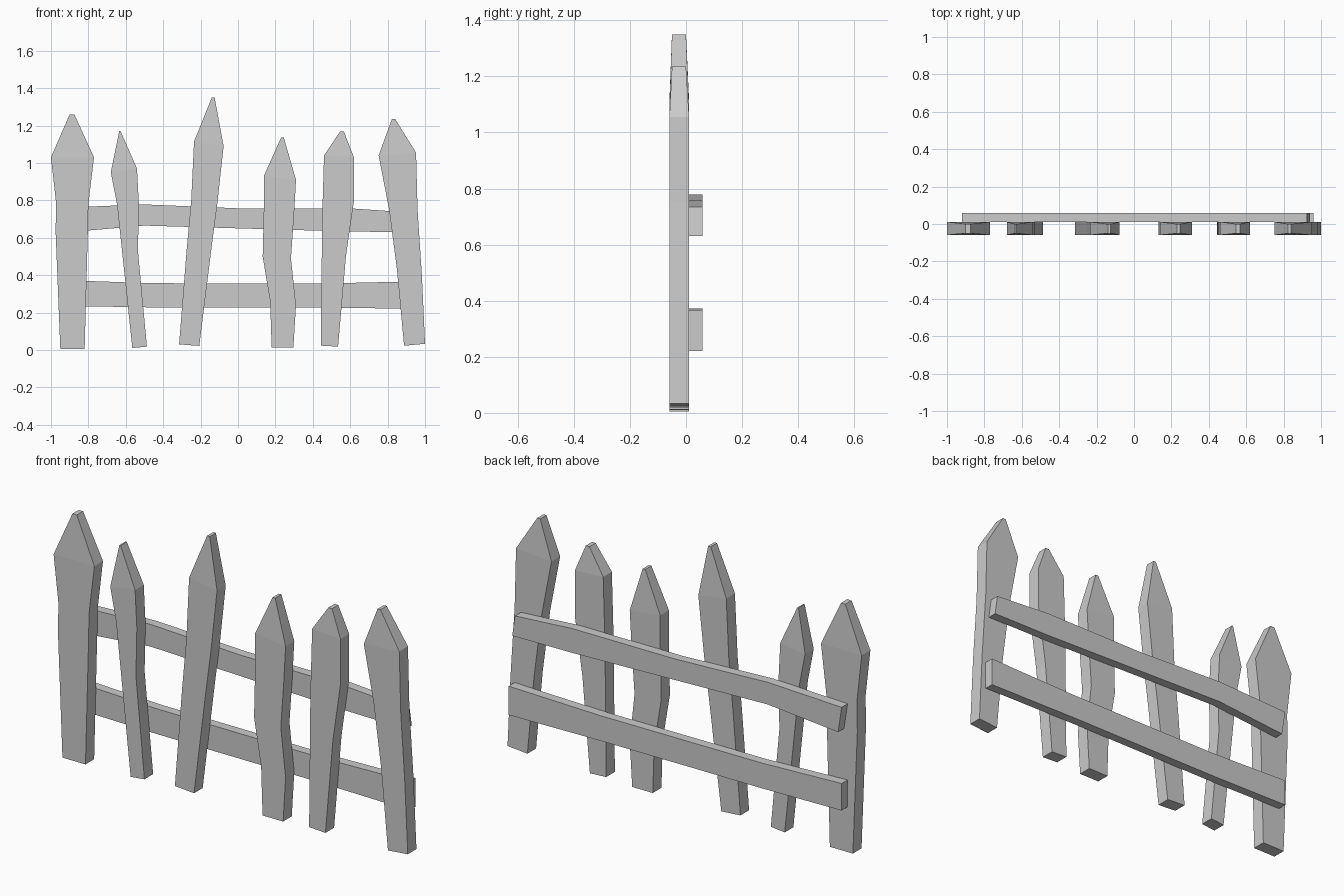
import bpy, bmesh


def loft(name, rings):
    """Join a row of four-cornered rings into a closed board."""
    bm = bmesh.new()
    rows = [[bm.verts.new(p) for p in ring] for ring in rings]
    for a, b in zip(rows, rows[1:]):
        for i in range(4):
            j = (i + 1) % 4
            bm.faces.new((a[i], a[j], b[j], b[i]))
    bm.faces.new(rows[0][::-1])
    bm.faces.new(rows[-1])
    bmesh.ops.recalc_face_normals(bm, faces=bm.faces)
    mesh = bpy.data.meshes.new(name)
    bm.to_mesh(mesh)
    bm.free()
    obj = bpy.data.objects.new(name, mesh)
    bpy.context.collection.objects.link(obj)


def picket(name, rows):
    # Each row: left x, left z, right x, right z; the tip is thinner
    rings = []
    for i, (xl, zl, xr, zr) in enumerate(rows):
        f, b = (-0.05, 0.0) if i == len(rows) - 1 else (-0.059, 0.011)
        rings.append([(xl, f, zl), (xr, f, zr), (xr, b, zr), (xl, b, zl)])
    loft(name, rings)


def rail(name, rows):
    # Each row: bottom x, bottom z, top x, top z
    f, b = 0.011, 0.059
    loft(name, [[(xb, f, zb), (xb, b, zb), (xt, b, zt), (xt, f, zt)]
                for xb, zb, xt, zt in rows])


# Crooked pointed pickets, left to right, from foot to tip
pickets = [
    [(-.95, .005, -.82, .005), (-.975, .63, -.803, .63), (-.973, .79, -.80, .78),
     (-1.0, 1.03, -.77, 1.03), (-.90, 1.26, -.875, 1.26)],
    [(-.565, .01, -.487, .018), (-.62, .53, -.535, .53), (-.647, .78, -.53, .78),
     (-.68, .95, -.54, .97), (-.635, 1.17, -.628, 1.17)],
    [(-.315, .03, -.207, .022), (-.275, .53, -.14, .56), (-.25, .80, -.112, .77),
     (-.235, 1.115, -.077, 1.09), (-.14, 1.35, -.125, 1.35)],
    [(.18, .012, .296, .012), (.172, .26, .31, .24), (.132, .50, .283, .49),
     (.138, .75, .30, .73), (.138, .93, .31, .91), (.23, 1.135, .245, 1.135)],
    [(.443, .023, .535, .018), (.447, .42, .577, .50), (.45, .70, .62, .80),
     (.46, 1.04, .62, 1.03), (.545, 1.167, .566, 1.167)],
    [(.888, .023, 1.0, .033), (.85, .43, .983, .40), (.808, .75, .96, .75),
     (.752, 1.04, .952, 1.055), (.823, 1.235, .84, 1.235)],
]
for n, rows in enumerate(pickets, 1):
    picket(f"picket_{n}", rows)

# Two wavy rails on the back
rail("upper_rail", [(-.90, .63, -.92, .762), (-.50, .665, -.50, .778),
                    (.01, .65, .01, .757), (.60, .633, .60, .757),
                    (.94, .63, .925, .735)])
rail("lower_rail", [(-.92, .235, -.92, .373), (-.47, .228, -.47, .357),
                    (.44, .227, .44, .355), (.96, .22, .96, .367)])
